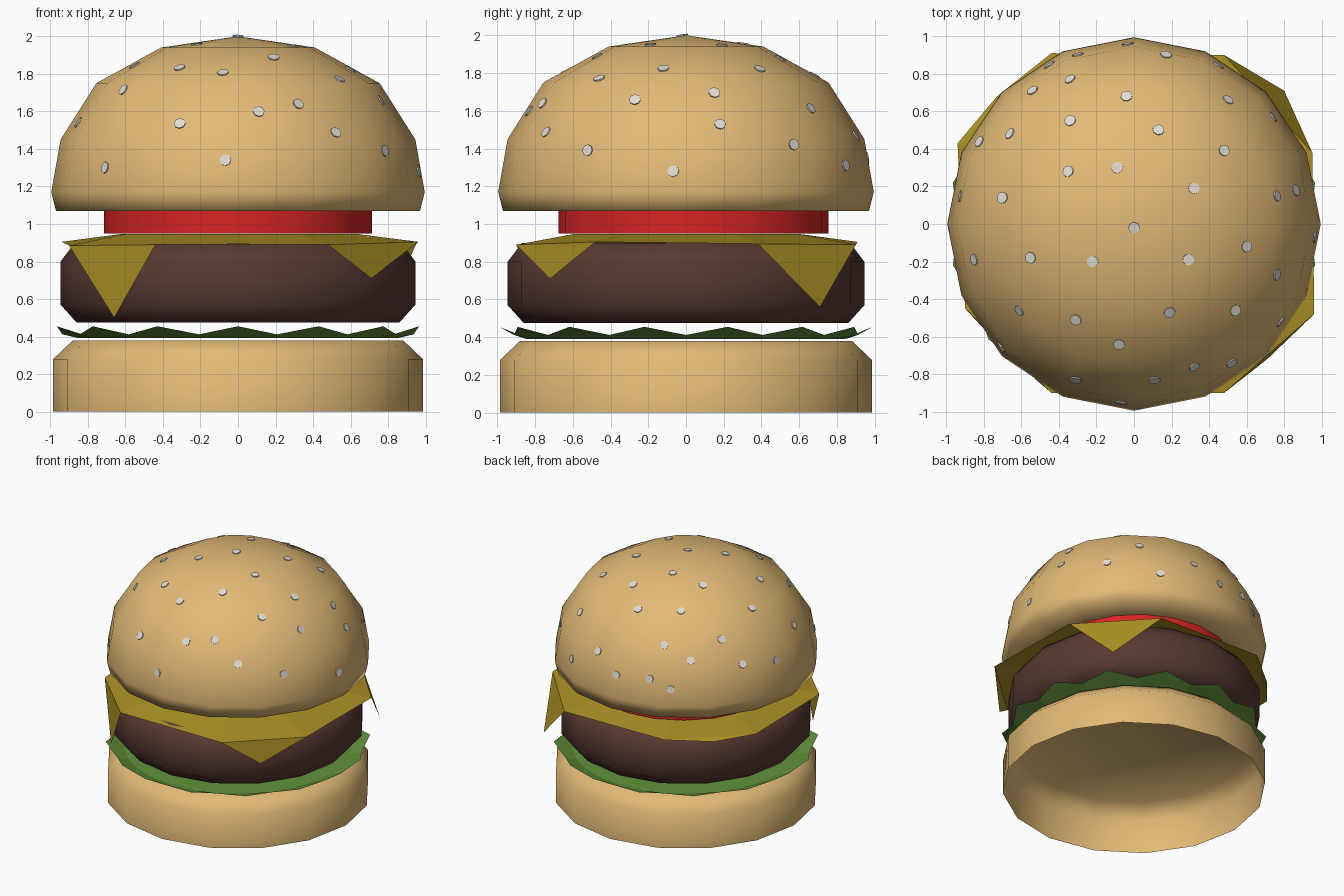
import bpy, bmesh, math
from mathutils import Vector
from mathutils.bvhtree import BVHTree

if "Cube" in bpy.data.objects:
    bpy.data.objects.remove(bpy.data.objects["Cube"])


def material(name, rgb):
    lin = [((c / 255 + 0.055) / 1.055) ** 2.4 for c in rgb]
    m = bpy.data.materials.new(name)
    m.diffuse_color = (*lin, 1)
    m.use_nodes = True
    m.node_tree.nodes["Principled BSDF"].inputs["Base Color"].default_value = m.diffuse_color
    return m


BUN = material("toasted bun", (226, 186, 118))
SEED = material("seed white", (224, 220, 212))
PATTY = material("cooked meat", (88, 57, 50))
CHEESE = material("cheese yellow", (172, 145, 36))
TOMATO = material("tomato red", (215, 36, 36))
LETTUCE = material("lettuce green", (98, 146, 60))


def finish(bm, name, mat, angle=None):
    me = bpy.data.meshes.new(name)
    bm.to_mesh(me)
    bm.free()
    me.materials.append(mat)
    ob = bpy.data.objects.new(name, me)
    bpy.context.collection.objects.link(ob)
    if angle:
        bpy.ops.object.select_all(action='DESELECT')
        ob.select_set(True)
        bpy.context.view_layer.objects.active = ob
        bpy.ops.object.shade_smooth_by_angle(angle=math.radians(angle))
    return ob


def lathe(profile, sides, cx=0.0, cy=0.0):
    """Spin (r, z) points from bottom to top; r = 0 closes to a single point."""
    bm = bmesh.new()
    rings = []
    for r, z in profile:
        if r == 0:
            rings.append([bm.verts.new((cx, cy, z))] * sides)
        else:
            rings.append([bm.verts.new((cx + r * math.cos(math.tau * i / sides),
                                        cy + r * math.sin(math.tau * i / sides), z))
                          for i in range(sides)])
    for a, b in zip(rings, rings[1:]):
        for i in range(sides):
            j = (i + 1) % sides
            bm.faces.new(list(dict.fromkeys((a[i], a[j], b[j], b[i]))))
    bm.normal_update()
    return bm


# Bottom bun: open underneath
finish(lathe([(0.985, 0), (0.985, 0.28), (0.88, 0.38), (0, 0.38)], 16),
       "bottom_bun", BUN, 60)

# Meat patty
finish(lathe([(0, 0.475), (0.86, 0.475), (0.945, 0.57), (0.945, 0.8), (0.87, 0.9), (0, 0.9)], 16),
       "patty", PATTY, 60)

# Tomato slice
finish(lathe([(0, 0.95), (0.715, 0.95), (0.715, 1.068), (0, 1.068)], 20, 0, 0.04),
       "tomato", TOMATO, 40)

# Top bun dome
bm = lathe([(0, 1.07), (0.7, 1.07), (0.97, 1.07), (0.995, 1.17), (0.945, 1.45),
            (0.755, 1.75), (0.41, 1.94), (0, 2.0)], 16)
bvh = BVHTree.FromBMesh(bm)
finish(bm, "top_bun", BUN, 110)

# Lettuce: leaf with a wavy, upturned rim
bm = bmesh.new()
mid = bm.verts.new((0, 0, 0.395))
inner, outer = [], []
for i in range(28):
    a = -math.pi / 2 + math.tau * i / 28
    c, s = math.cos(a), math.sin(a)
    inner.append(bm.verts.new((0.85 * c, 0.85 * s, 0.392)))
    r, z = (0.99, 0.455) if i % 2 == 0 else (0.935, 0.412)
    outer.append(bm.verts.new((r * c, r * s, z)))
for i in range(28):
    j = (i + 1) % 28
    bm.faces.new((mid, inner[i], inner[j]))
    bm.faces.new((inner[i], outer[i], outer[j], inner[j]))
finish(bm, "lettuce", LETTUCE)

# Cheese slice: raised middle, sloping edge, corners folded down
bm = bmesh.new()
edge = [(-0.44, -0.9, 0.89), (0.48, -0.9, 0.89), (0.96, -0.48, 0.905), (0.95, 0.38, 0.895),
        (0.48, 0.9, 0.89), (-0.44, 0.91, 0.905), (-0.94, 0.43, 0.905), (-0.9, -0.45, 0.885)]
tips = {1: (0.71, -0.72, 0.71), 3: (0.8, 0.71, 0.56),
        5: (-0.73, 0.68, 0.88), 7: (-0.66, -0.71, 0.5)}
mid = bm.verts.new((0, 0, 0.947))
outer = [bm.verts.new(p) for p in edge]
inner = [bm.verts.new((p[0] * 0.66, p[1] * 0.66, 0.947)) for p in edge]
for i in range(8):
    j = (i + 1) % 8
    bm.faces.new((mid, inner[i], inner[j]))
    bm.faces.new((inner[i], outer[i], outer[j], inner[j]))
    if i in tips:
        bm.faces.new((outer[i], bm.verts.new(tips[i]), outer[j]))
finish(bm, "cheese", CHEESE)

# Sesame seeds: dropped on the crown from above, and on the sides by (degrees, z)
crown = [(0, -.02), (-.04, .68), (.13, .5), (-.34, .55), (-.35, .28), (-.09, .3), (-.7, .14),
         (-.66, .48), (-.54, .71), (-.34, .77), (.17, .9), (.5, .66), (.74, .57), (.48, .39),
         (.32, .19), (.76, .15), (.6, -.12), (.29, -.19), (-.22, -.2), (-.55, -.18),
         (-.85, -.19), (-.61, -.46), (-.31, -.51), (.19, -.47), (-.08, -.64), (.54, -.46),
         (.76, -.27), (.78, -.52), (.11, -.83), (.32, -.76), (.52, -.74), (-.31, -.83),
         (.86, .18), (-.3, .9)]
sides = [(-94, 1.34), (-137, 1.3), (-4, 1.28), (62, 1.31), (92, 1.35), (118, 1.3),
         (152, 1.45), (171, 1.4)]
hits = [bvh.ray_cast(Vector((x, y, 3)), Vector((0, 0, -1))) for x, y in crown]
for deg, z in sides:
    d = Vector((math.cos(math.radians(deg)), math.sin(math.radians(deg)), 0))
    hits.append(bvh.ray_cast(d * 3 + Vector((0, 0, z)), -d))
bm = bmesh.new()
for loc, nor, idx, dist in hits:
    if loc is None:
        continue
    if nor.dot(loc - Vector((0, 0, 1.1))) < 0:
        nor = -nor
    q = nor.to_track_quat('Z', 'Y')
    ring = [Vector((0.031 * math.cos(math.tau * k / 8), 0.031 * math.sin(math.tau * k / 8), 0))
            for k in range(8)]
    low = [bm.verts.new(loc + q @ p) for p in ring]
    top = [bm.verts.new(loc + q @ p + nor * 0.007) for p in ring]
    bm.faces.new(top)
    for k in range(8):
        n = (k + 1) % 8
        bm.faces.new((low[k], low[n], top[n], top[k]))
finish(bm, "sesame_seeds", SEED)
